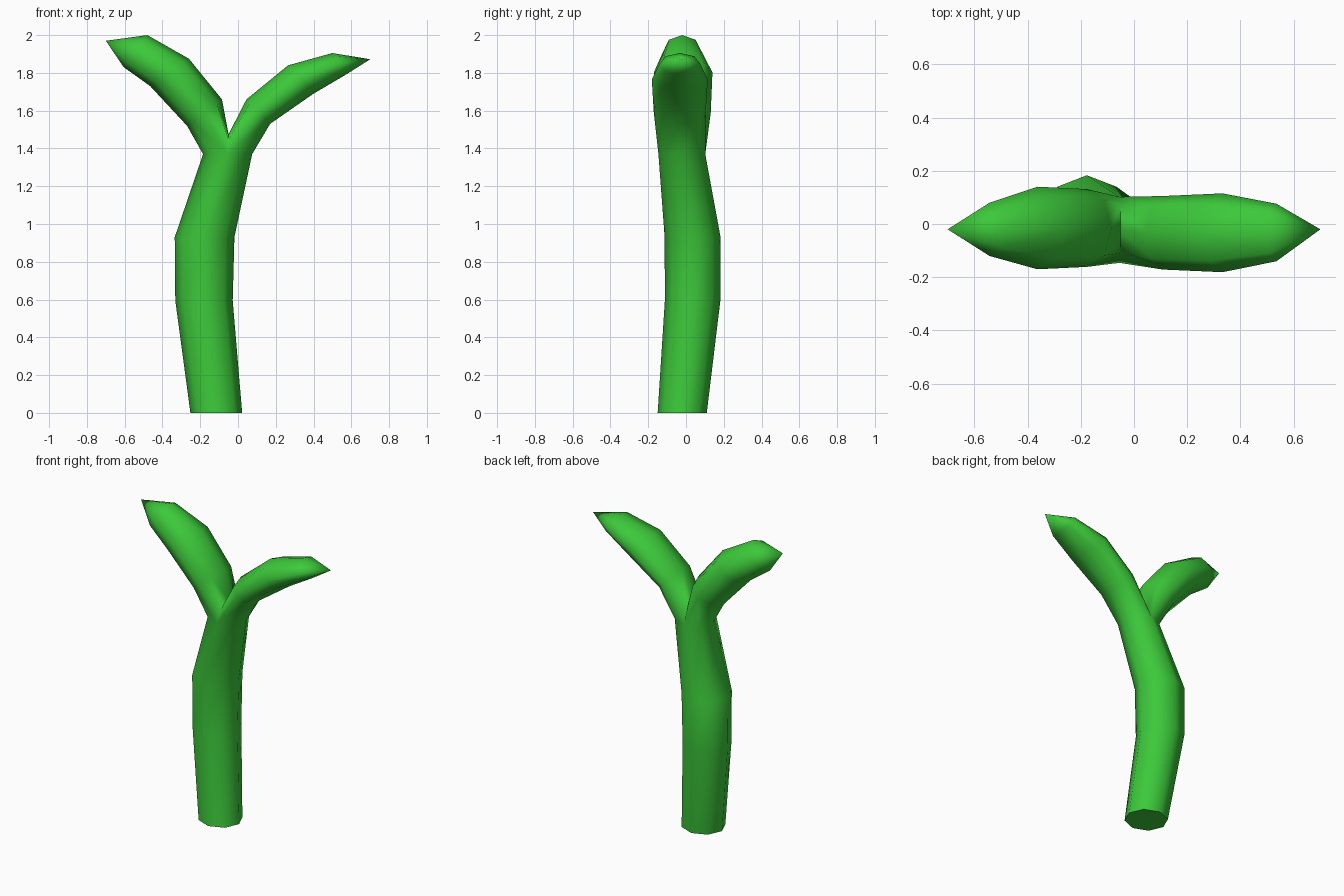
import bpy, bmesh, math
from mathutils import Vector

if "Cube" in bpy.data.objects:
    bpy.data.objects.remove(bpy.data.objects["Cube"])

green = bpy.data.materials.new("leaf_green")
green.diffuse_color = (0.045, 0.58, 0.042, 1)
green.use_nodes = True
green.node_tree.nodes["Principled BSDF"].inputs["Base Color"].default_value = green.diffuse_color

N = 8
bm = bmesh.new()


def bridge(a, b):
    for i in range(N):
        j = (i + 1) % N
        bm.faces.new((a[i], a[j], b[j], b[i]))


def stem_ring(x, y, z, rx, ry):
    # starts at the front (-y) and turns towards +x
    return [bm.verts.new((x + rx * math.sin(k * math.tau / N),
                          y - ry * math.cos(k * math.tau / N), z)) for k in range(N)]


# Stem: bent eight-sided tube with a flat base
rings = [stem_ring(*r) for r in ((-0.115, -0.02, 0, 0.137, 0.13),
                                 (-0.18, 0.035, 0.595, 0.152, 0.147),
                                 (-0.177, 0.035, 0.93, 0.158, 0.148),
                                 (-0.055, -0.022, 1.37, 0.13, 0.124))]
for a, b in zip(rings, rings[1:]):
    bridge(a, b)
bm.faces.new(rings[0])
top = rings[-1]

# Saddle of the fork, listed from back to front
saddle = [bm.verts.new((-0.05, y, z)) for y, z in ((0.07, 1.445), (-0.02, 1.475), (-0.11, 1.445))]


def branch(start, sections, tip):
    # each section: outer edge (x, z), inner edge (x, z), y centre, y radius
    prev = start
    for outer, inner, yc, ry in sections:
        o, i = Vector((outer[0], yc, outer[1])), Vector((inner[0], yc, inner[1]))
        c, v = (o + i) / 2, (o - i) / 2
        ring = []
        for k in range(N):
            a = k * math.tau / N
            ring.append(bm.verts.new(c + v * math.sin(a) - Vector((0, ry * math.cos(a), 0))))
        bridge(prev, ring)
        prev = ring
    end = bm.verts.new(tip)
    for k in range(N):
        bm.faces.new((prev[k], prev[(k + 1) % N], end))


# Right and left pointed branches
branch(top[:5] + saddle,
       (((0.17, 1.53), (0.045, 1.66), -0.033, 0.138),
        ((0.40, 1.69), (0.265, 1.84), -0.033, 0.148),
        ((0.57, 1.79), (0.50, 1.905), -0.032, 0.108)), (0.70, -0.02, 1.872))
branch([top[0], top[7], top[6], top[5], top[4]] + saddle,
       (((-0.27, 1.52), (-0.085, 1.66), -0.015, 0.146),
        ((-0.465, 1.73), (-0.26, 1.875), -0.015, 0.155),
        ((-0.605, 1.83), (-0.48, 2.0), -0.02, 0.10)), (-0.70, -0.02, 1.97))

bmesh.ops.recalc_face_normals(bm, faces=bm.faces)
mesh = bpy.data.meshes.new("forked_stem")
bm.to_mesh(mesh)
bm.free()
mesh.materials.append(green)
obj = bpy.data.objects.new("forked_stem", mesh)
bpy.context.collection.objects.link(obj)
bpy.context.view_layer.objects.active = obj
obj.select_set(True)
bpy.ops.object.shade_smooth_by_angle(angle=math.radians(70))
